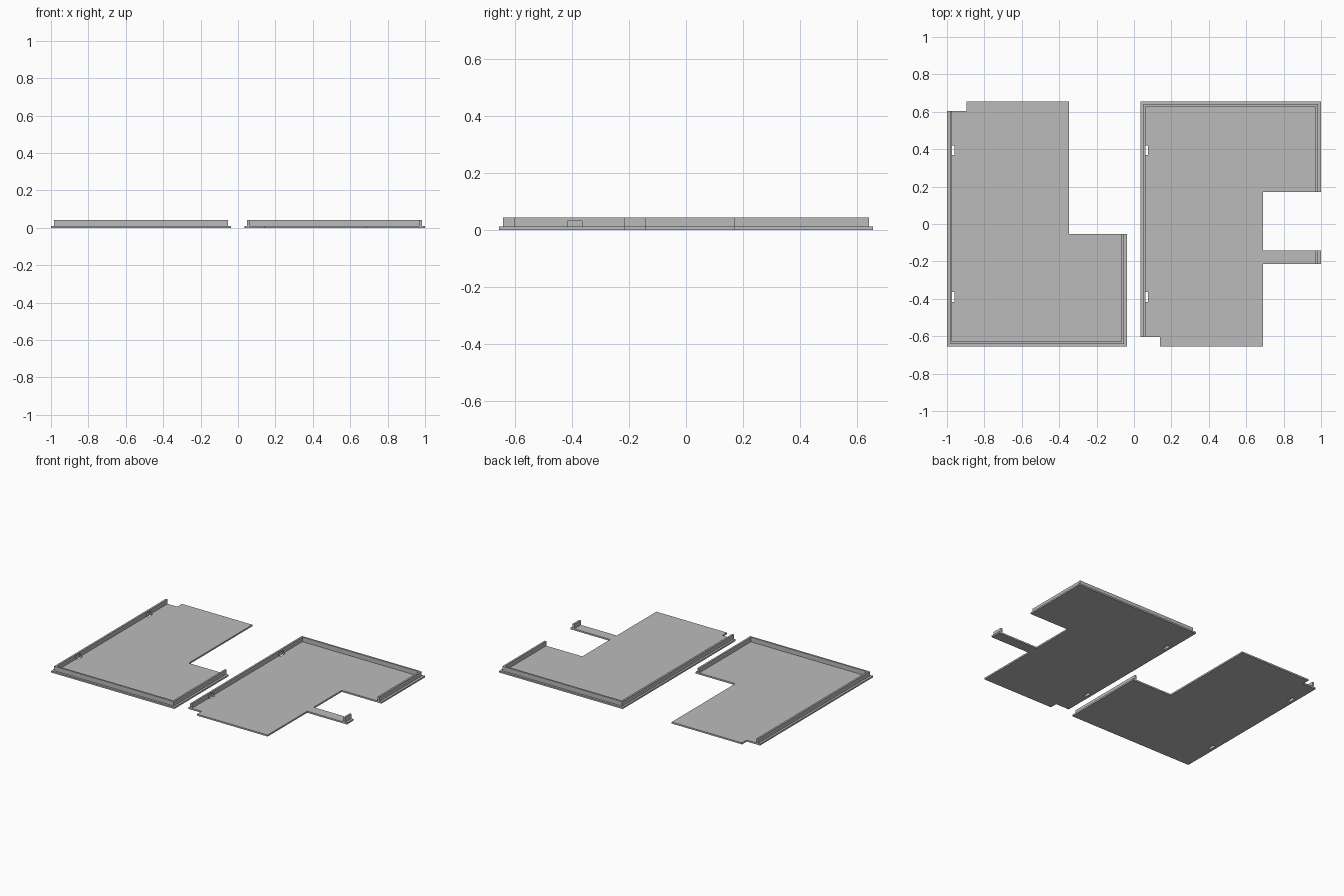
import bpy, bmesh

if "Cube" in bpy.data.objects:
    bpy.data.objects.remove(bpy.data.objects["Cube"])

grey = bpy.data.materials.new("plain grey")
grey.diffuse_color = (0.5, 0.5, 0.5, 1)
grey.use_nodes = True
grey.node_tree.nodes["Principled BSDF"].inputs["Base Color"].default_value = grey.diffuse_color

BASE, TOP = 0.011, 0.043      # floor thickness, rim height
RIM = 0.013                   # rim thickness


def prism(name, outline, z0, z1):
    """Extrude a flat outline from z0 to z1."""
    bm = bmesh.new()
    face = bm.faces.new([bm.verts.new((x, y, z0)) for x, y in outline])
    new = bmesh.ops.extrude_face_region(bm, geom=[face])["geom"]
    for v in new:
        if isinstance(v, bmesh.types.BMVert):
            v.co.z = z1
    bmesh.ops.recalc_face_normals(bm, faces=bm.faces)
    mesh = bpy.data.meshes.new(name)
    bm.to_mesh(mesh)
    bm.free()
    mesh.materials.append(grey)
    ob = bpy.data.objects.new(name, mesh)
    bpy.context.collection.objects.link(ob)
    return ob


def box(name, x0, x1, y0, y1, z0, z1):
    return prism(name, [(x0, y0), (x1, y0), (x1, y1), (x0, y1)], z0, z1)


def cut_slots(plate, x0):
    """Two narrow through slots beside the long rim."""
    for y in (-0.39, 0.395):
        cutter = box("slot_cutter", x0, x0 + 0.021, y - 0.026, y + 0.026, -0.05, BASE + 0.02)
        cutter.hide_render = True
        cutter.hide_set(True)
        cutter.display_type = 'WIRE'
        mod = plate.modifiers.new("slot", 'BOOLEAN')
        mod.operation, mod.solver, mod.object = 'DIFFERENCE', 'EXACT', cutter


# left tray: floor and U-shaped rim
left = prism("left_floor", [
    (-1, -0.655), (-0.038, -0.655), (-0.038, -0.053), (-0.347, -0.053),
    (-0.347, 0.655), (-0.896, 0.655), (-0.896, 0.603), (-1, 0.603)], 0, BASE)
a, b, c = -0.985, -0.053, -0.641
left_rim = prism("left_rim", [
    (a, 0.603), (a, c), (b, c), (b, -0.053), (b - RIM, -0.053),
    (b - RIM, c + RIM), (a + RIM, c + RIM), (a + RIM, 0.603)], BASE, TOP)
cut_slots(left, a + 0.005)
cut_slots(left_rim, a + 0.005)

# right tray: floor with a narrow arm, U-shaped rim and arm tip
right = prism("right_floor", [
    (0.035, -0.603), (0.139, -0.603), (0.139, -0.655), (0.69, -0.655),
    (0.69, -0.215), (1, -0.215), (1, -0.142), (0.69, -0.142),
    (0.69, 0.17), (1, 0.17), (1, 0.655), (0.035, 0.655)], 0, BASE)
a, b, c = 0.049, 0.984, 0.641
right_rim = prism("right_rim", [
    (a, -0.603), (a, c), (b, c), (b, 0.17), (b - RIM, 0.17),
    (b - RIM, c - RIM), (a + RIM, c - RIM), (a + RIM, -0.603)], BASE, TOP)
box("arm_tip_rim", b - RIM, b, -0.215, -0.142, BASE, TOP)
cut_slots(right, a + 0.005)
cut_slots(right_rim, a + 0.005)
